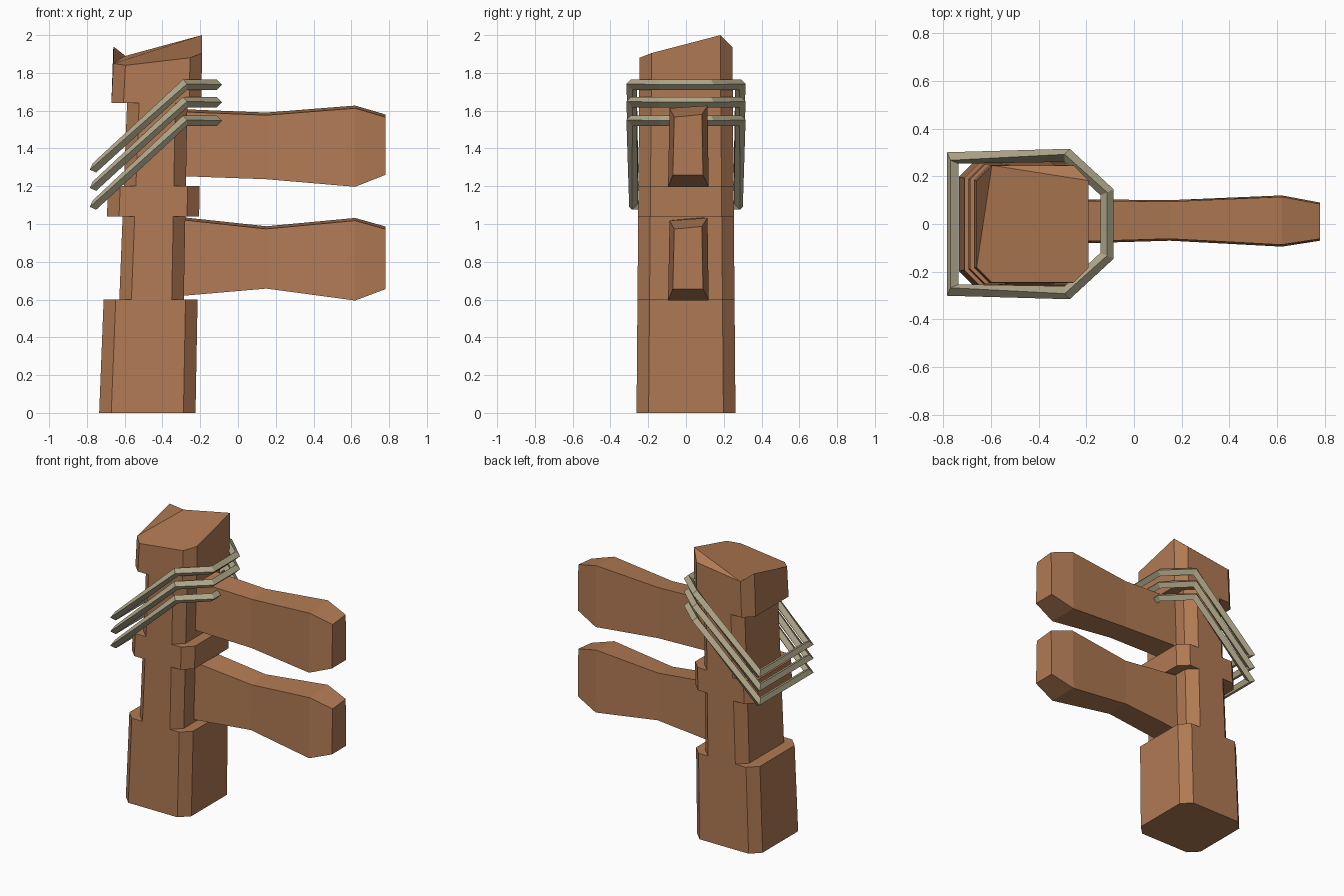
import bpy
from mathutils import Vector

if "Cube" in bpy.data.objects:
    bpy.data.objects.remove(bpy.data.objects["Cube"])


def material(name, rgb):
    m = bpy.data.materials.new(name)
    m.diffuse_color = (*rgb, 1)
    m.use_nodes = True
    m.node_tree.nodes["Principled BSDF"].inputs["Base Color"].default_value = m.diffuse_color
    return m


WOOD = material("brown wood", (0.434, 0.195, 0.087))
ROPE = material("pale rope", (0.434, 0.392, 0.254))


def loft(name, rings, mat, closed=False, caps=()):
    """Bridge equal-sized rings of points; caps are extra faces by vertex index."""
    n, k = len(rings[0]), len(rings)
    verts = [p for r in rings for p in r]
    faces = [(i * n + j, i * n + (j + 1) % n,
              (i + 1) % k * n + (j + 1) % n, (i + 1) % k * n + j)
             for i in range(k if closed else k - 1) for j in range(n)]
    faces += list(caps)
    mesh = bpy.data.meshes.new(name)
    mesh.from_pydata(verts, [], faces)
    mesh.materials.append(mat)
    ob = bpy.data.objects.new(name, mesh)
    bpy.context.collection.objects.link(ob)
    # consistent outward normals
    import bmesh
    bm = bmesh.new()
    bm.from_mesh(mesh)
    bmesh.ops.recalc_face_normals(bm, faces=bm.faces)
    bm.to_mesh(mesh)
    bm.free()
    return ob


# Post: chamfered, leaning, with two notched stretches
def post_ring(z, notched):
    t = z / 1.9
    x0 = -0.735 + 0.075 * t + (0.083 if notched else 0)
    x1 = -0.225 + 0.035 * t - (0.073 if notched else 0)
    h, c = 0.262 - 0.016 * t, 0.064
    return [(x1, -h + c, z), (x1, h - c, z), (x1 - c, h, z), (x0 + c, h, z),
            (x0, h - c, z), (x0, -h + c, z), (x0 + c, -h, z), (x1 - c, -h, z)]


levels = [(0, 0), (0.6, 0), (0.6, 1), (1.04, 1), (1.04, 0),
          (1.2, 0), (1.2, 1), (1.64, 1), (1.64, 0)]
rings = [post_ring(z, f) for z, f in levels]
# rough sawn top
top_z = [1.905, 2.0, 1.935, 1.89, 1.94, 1.85, 1.84, 1.88]
rings.append([(x, y, z) for (x, y, _), z in zip(post_ring(1.9, 0), top_z)])
b = 8 * (len(rings) - 1)
loft("post", rings, WOOD, caps=[
    tuple(range(7, -1, -1)),
    (b + 1, b + 2, b + 3),
    (b + 3, b + 4, b + 5),
    (b, b + 1, b + 3, b + 5, b + 6, b + 7)])


# Sign boards: x, bottom z, top z at four stations
def board(name, stations):
    widths = [(-0.085, 0.105), (-0.07, 0.10), (-0.095, 0.12), (-0.07, 0.09)]
    rings = [[(x, y0, z0), (x, y1, z0), (x, y1 - 0.006, z1), (x, y0 + 0.008, z1 - 0.014)]
             for (x, z0, z1), (y0, y1) in zip(stations, widths)]
    loft(name, rings, WOOD, caps=[(3, 2, 1, 0), (12, 13, 14, 15)])


board("upper_board", [(-0.35, 1.255, 1.61), (0.15, 1.237, 1.59),
                      (0.62, 1.197, 1.627), (0.78, 1.26, 1.58)])
board("lower_board", [(-0.35, 0.615, 1.042), (0.15, 0.658, 0.988),
                      (0.62, 0.595, 1.032), (0.78, 0.655, 0.987)])


# Rope loops: diamond section, mitred corners
def rope(name, z_low, z_high, r=0.028):
    half = [(-0.76, -0.277, z_low), (-0.28, -0.288, z_high), (-0.113, -0.133, z_high)]
    pts = [Vector(p) for p in half + [(x, -y, z) for x, y, z in reversed(half)]]
    rings = []
    for i, p in enumerate(pts):
        d_in = (p - pts[i - 1]).normalized()
        d_out = (pts[(i + 1) % len(pts)] - p).normalized()
        n = (d_in + d_out).normalized()
        ring = [Vector() for _ in range(4)]
        for d in (d_in, d_out):
            s = d.cross(Vector((0, 0, 1))).normalized()
            u = s.cross(d)
            for j, o in enumerate((s * r, u * r, -s * r, -u * r)):
                ring[j] += (p + o - d * (o.dot(n) / d.dot(n))) / 2
        rings.append(ring)
    loft(name, rings, ROPE, closed=True)


for i, (lo, hi) in enumerate([(1.10, 1.547), (1.20, 1.645), (1.297, 1.738)]):
    rope(f"rope_loop_{i + 1}", lo, hi)
